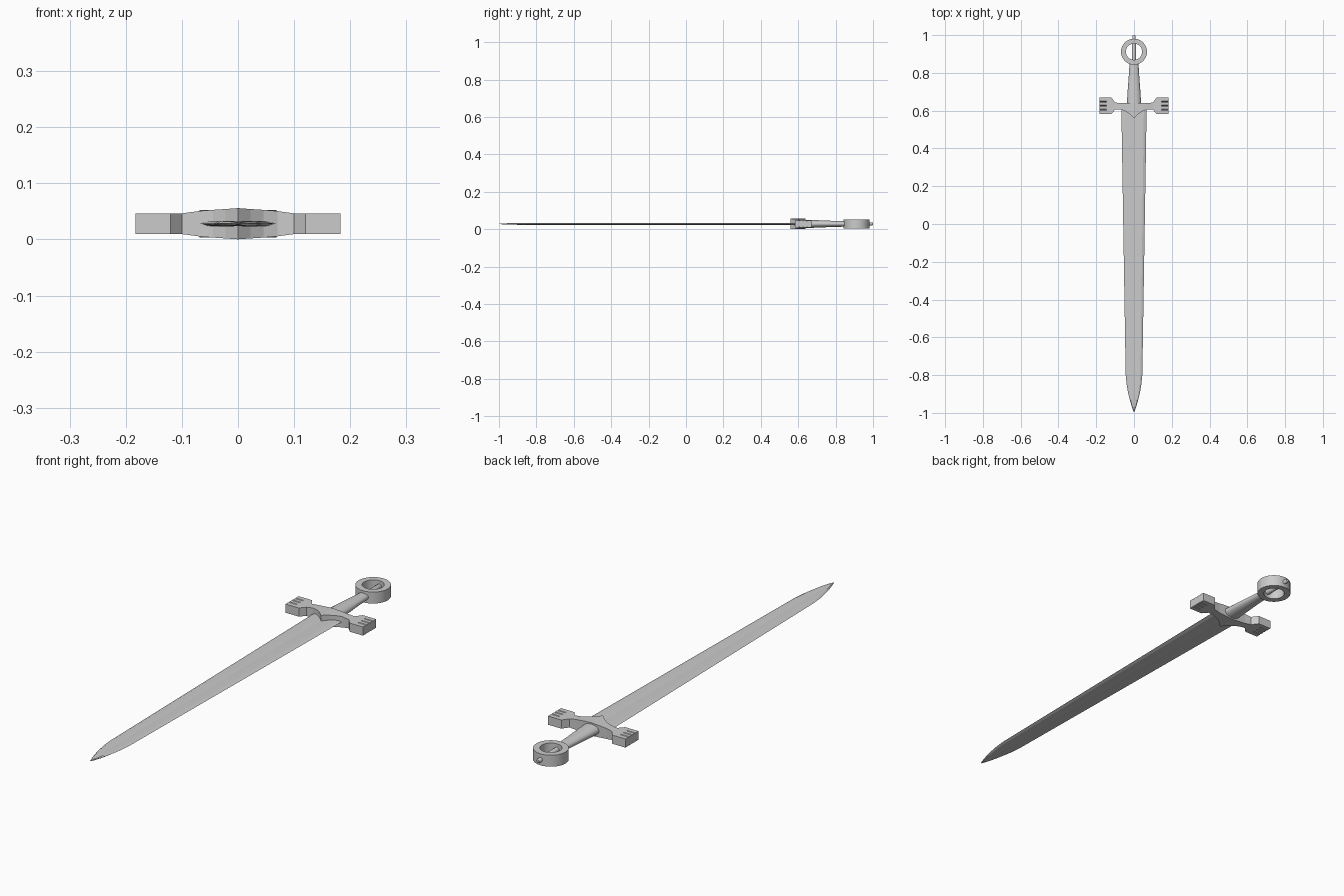
import bpy, bmesh, math

if "Cube" in bpy.data.objects:
    bpy.data.objects.remove(bpy.data.objects["Cube"])

ZC = 0.028  # mid-plane height of the sword


def loft(name, rings, smooth=None):
    """Skin a list of equal-length vertex rings and cap both ends."""
    bm = bmesh.new()
    rows = [[bm.verts.new(p) for p in r] for r in rings]
    n = len(rows[0])
    for a, b in zip(rows, rows[1:]):
        for i in range(n):
            j = (i + 1) % n
            bm.faces.new((a[i], a[j], b[j], b[i]))
    bm.faces.new(rows[0])
    bm.faces.new(rows[-1])
    return finish(name, bm, smooth)


def finish(name, bm, smooth=None):
    bmesh.ops.recalc_face_normals(bm, faces=bm.faces)
    me = bpy.data.meshes.new(name)
    bm.to_mesh(me)
    bm.free()
    ob = bpy.data.objects.new(name, me)
    bpy.context.collection.objects.link(ob)
    if smooth:
        bpy.ops.object.select_all(action='DESELECT')
        ob.select_set(True)
        bpy.context.view_layer.objects.active = ob
        bpy.ops.object.shade_smooth_by_angle(angle=math.radians(smooth))
    return ob


def ellipse(y, rx, rz, n=20):
    return [(rx * math.cos(2 * math.pi * i / n), y,
             ZC + rz * math.sin(2 * math.pi * i / n)) for i in range(n)]


# Blade: shallow central fuller, tapering to a rounded point
section = [(1, 0), (0.78, 0.0045), (0.25, 0.0048), (0, 0.0035), (-0.25, 0.0048), (-0.78, 0.0045),
           (-1, 0), (-0.78, -0.0045), (-0.25, -0.0048), (0, -0.0035), (0.25, -0.0048), (0.78, -0.0045)]
stations = [(0.62, 0.067, 1), (-0.80, 0.044, 1), (-0.85, 0.039, 1), (-0.90, 0.030, 0.95),
            (-0.94, 0.020, 0.85), (-0.975, 0.009, 0.6), (-0.997, 0.001, 0.2)]
loft("blade", [[(u * w, y, ZC + h * t) for u, h in section] for y, w, t in stations], 10)

# Crossguard: ridged centre with a point over the blade, flared arms
half = [(0.145, 0.582, 0.67, 0.0185), (0.12, 0.582, 0.67, 0.0185), (0.10, 0.605, 0.643, 0.0185),
        (0.07, 0.606, 0.64, 0.0225), (0.045, 0.597, 0.64, 0.0247), (0.022, 0.581, 0.64, 0.0262)]
full = [(-x, a, b, h) for x, a, b, h in half] + [(0, 0.56, 0.64, 0.0278)] + half[::-1]
loft("crossguard", [[(x, a, ZC - h), (x, b, ZC - h), (x, b, ZC + h), (x, a, ZC + h)]
                    for x, a, b, h in full])

# Grooved end blocks on the guard
top = [(0.582, 0.0185)]
for g in (0.605, 0.626, 0.647):
    top += [(g - 0.003, 0.0185), (g, 0.0145), (g + 0.003, 0.0185)]
top.append((0.67, 0.0185))
profile = top + [(y, -h) for y, h in reversed(top)]
for side, s in (("left", -1), ("right", 1)):
    loft("guard_end_" + side, [[(s * x, y, ZC + h) for y, h in profile] for x in (0.145, 0.183)])

# Grip: tapered oval
loft("grip", [ellipse(y, rx, rz) for y, rx, rz in
              ((0.63, 0.038, 0.0225), (0.70, 0.034, 0.020), (0.78, 0.028, 0.0165), (0.86, 0.023, 0.0145))], 40)

# Ring pommel
bm = bmesh.new()
N = 32
rect = [(0.069, -0.0245), (0.069, 0.0245), (0.043, 0.0245), (0.043, -0.0245)]
rows = [[bm.verts.new((r * math.cos(2 * math.pi * i / N), 0.912 + r * math.sin(2 * math.pi * i / N), ZC + z))
         for r, z in rect] for i in range(N)]
for i in range(N):
    a, b = rows[i], rows[(i + 1) % N]
    for k in range(4):
        bm.faces.new((a[k], a[(k + 1) % 4], b[(k + 1) % 4], b[k]))
finish("pommel_ring", bm, 30)

# Tang rod through the ring, with its peened end
loft("tang_rod", [ellipse(y, r, r, 14) for y, r in
                  ((0.85, 0.011), (0.97, 0.011), (0.975, 0.009), (0.996, 0.009), (1.0, 0.006))], 40)
